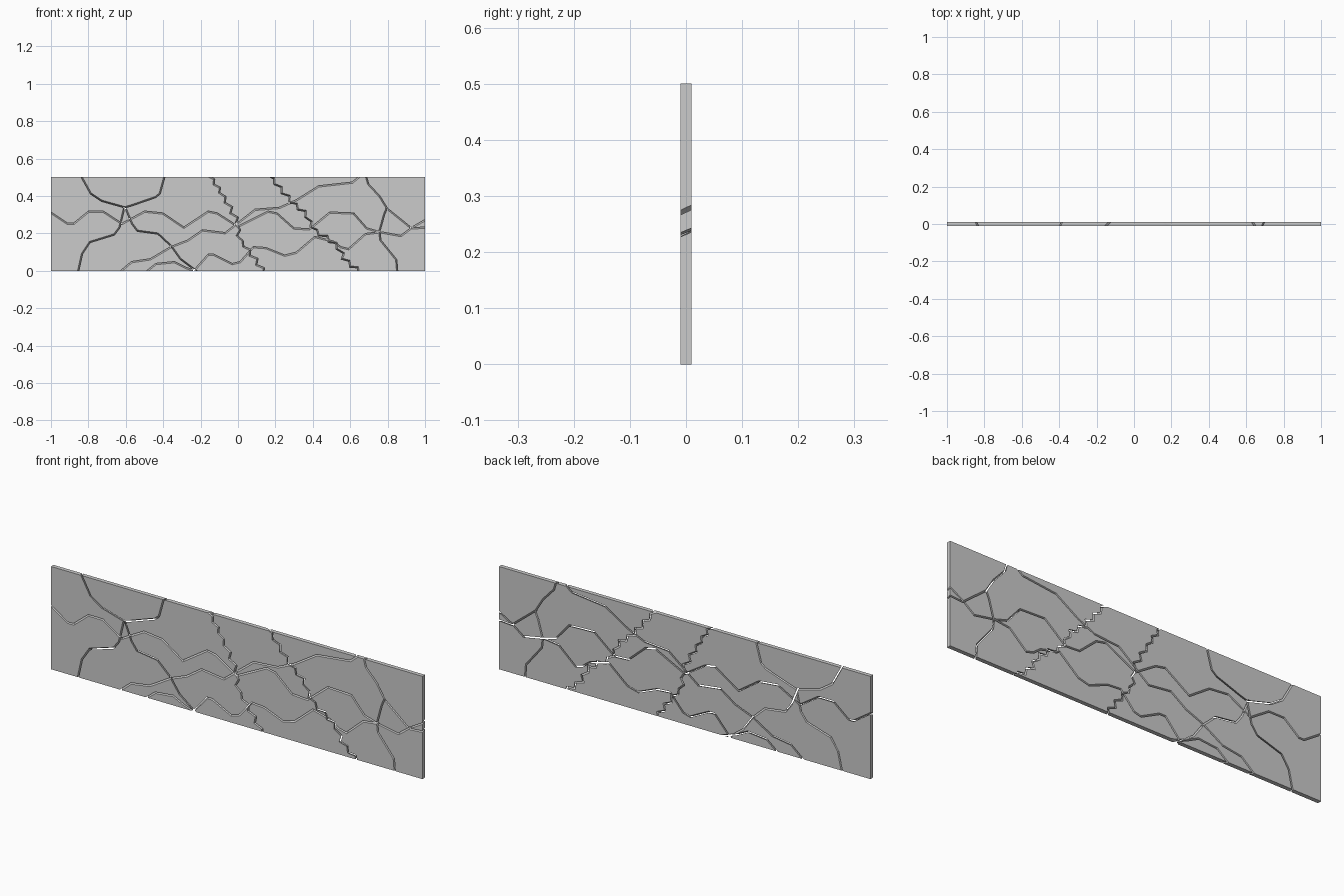
import bpy, bmesh, random
from mathutils import Vector

if "Cube" in bpy.data.objects:
    bpy.data.objects.remove(bpy.data.objects["Cube"])

random.seed(4)
THICK, GAP, LEAN = 0.01, 0.0037, 0.0042   # half thickness, half gap, half slant

# intact slab
bm = bmesh.new()
bmesh.ops.create_cube(bm, size=1)
for v in bm.verts:
    v.co = (v.co.x * 2, v.co.y * 2 * THICK, (v.co.z + 0.5) * 0.5)
mesh = bpy.data.meshes.new("slab_piece")
bm.to_mesh(mesh)
bm.free()
slab = bpy.data.objects.new("slab_piece", mesh)
bpy.context.collection.objects.link(slab)


def jagged(pts, step=0.03, amp=0.011):
    """Turn a path into a saw-tooth path."""
    pts = [Vector(p) for p in pts]
    out, side = [pts[0]], 1
    for a, b in zip(pts, pts[1:]):
        n = max(1, round((b - a).length / step))
        d = (b - a).normalized()
        for i in range(n):
            p = a.lerp(b, (i + 0.5) / n)
            out.append(p + (Vector((-d.y, d.x)) * side + d * 0.3 * side)
                       * amp * random.uniform(0.7, 1.2))
            side = -side
    return out + [pts[-1]]


def crack(path, lean):
    """Cut a thin slanted ribbon right through the slab."""
    p = [Vector(q) for q in path]
    for end, nxt in ((0, 1), (-1, -2)):          # run past the ends
        inside = 0.01 < p[end].y < 0.49 and abs(p[end].x) < 0.99
        p[end] = p[end] + (p[end] - p[nxt]).normalized() * (0.008 if inside else 0.03)
    b = bmesh.new()
    rings = []
    for i, q in enumerate(p):
        d1 = (q - p[max(i - 1, 0)]) if i else p[1] - q
        d2 = (p[i + 1] - q) if i < len(p) - 1 else d1
        n1 = Vector((-d1.y, d1.x)).normalized()
        n2 = Vector((-d2.y, d2.x)).normalized()
        m = (n1 + n2).normalized()
        m = m / max(m.dot(n1), 0.5)
        ring = []
        for y, w in ((-1, -GAP), (-1, GAP), (1, GAP), (1, -GAP)):
            c = q + m * (w + y * 1.5 * lean)
            ring.append(b.verts.new((c.x, y * THICK * 1.5, c.y)))
        rings.append(ring)
    for r, s in zip(rings, rings[1:]):
        for k in range(4):
            b.faces.new((r[k], r[k - 1], s[k - 1], s[k]))
    b.faces.new(rings[0])
    b.faces.new(rings[-1][::-1])
    bmesh.ops.recalc_face_normals(b, faces=b.faces)
    me = bpy.data.meshes.new("crack_cutter")
    b.to_mesh(me)
    b.free()
    cut = bpy.data.objects.new("crack_cutter", me)
    cut.hide_render = True
    bpy.context.collection.objects.link(cut)
    mod = slab.modifiers.new("crack", 'BOOLEAN')
    mod.operation, mod.solver, mod.object = 'DIFFERENCE', 'EXACT', cut
    bpy.context.view_layer.objects.active = slab
    bpy.ops.object.modifier_apply(modifier=mod.name)
    bpy.data.objects.remove(cut)


# long wavy cracks
middle = [(-1, .315), (-.91, .255), (-.88, .255), (-.80, .32), (-.72, .32), (-.62, .255),
          (-.50, .32), (-.40, .31), (-.29, .235), (-.16, .32), (-.11, .31), (0, .24),
          (.16, .32), (.21, .31), (.30, .23), (.38, .225), (.49, .315), (.62, .31),
          (.69, .23), (.76, .21), (.87, .19), (.93, .235), (1, .275)]
lower = [(-.24, 0), (-.16, .09), (-.13, .09), (-.03, .04), (.01, .05), (.08, .13),
         (.15, .125), (.25, .085), (.31, .10), (.41, .185), (.51, .16), (.55, .13),
         (.59, .12), (.68, .20), (.76, .21)]
rising = [(-.63, 0), (-.57, .05), (-.47, .065), (-.36, .13), (-.27, .165), (-.19, .22),
          (-.07, .205), (.09, .33), (.22, .34), (.31, .38), (.43, .455), (.61, .475),
          (.64, .5)]
# branching cracks on the left
left_upright = [(-.39, .5), (-.415, .41), (-.44, .39), (-.57, .345), (-.605, .335),
                (-.63, .23), (-.66, .19), (-.79, .15), (-.83, .09), (-.85, 0)]
left_corner = [(-.84, .5), (-.79, .41), (-.73, .37), (-.605, .335)]
left_branch = [(-.605, .335), (-.57, .25), (-.54, .21), (-.43, .195), (-.36, .13),
               (-.31, .06), (-.23, 0)]
bottom_chip = [(-.49, 0), (-.44, .04), (-.34, .05), (-.28, .02), (-.22, 0)]
# cracks on the right
right_upright = [(.69, .5), (.70, .465), (.76, .40), (.80, .335), (.785, .30),
                 (.76, .21), (.765, .165), (.85, .06), (.855, 0)]
right_branch = [(.80, .335), (.93, .23), (1, .235)]
# saw-tooth cracks
zigzag_a = jagged([(-.14, .5), (-.08, .41), (0, .27), (.01, .17), (.07, .10), (.14, 0)])
zigzag_b = jagged([(.17, .5), (.27, .38), (.36, .30), (.40, .22), (.53, .13),
                   (.57, .05), (.64, 0)])

for path, sign in ((middle, 1), (lower, 1), (rising, 1), (left_upright, 1),
                   (left_corner, -1), (left_branch, -1), (bottom_chip, 1),
                   (right_upright, 1), (right_branch, 1), (zigzag_a, 1), (zigzag_b, -1)):
    crack(path, LEAN * sign)

# split into loose slab pieces
bpy.ops.object.select_all(action='DESELECT')
slab.select_set(True)
bpy.context.view_layer.objects.active = slab
bpy.ops.mesh.separate(type='LOOSE')
